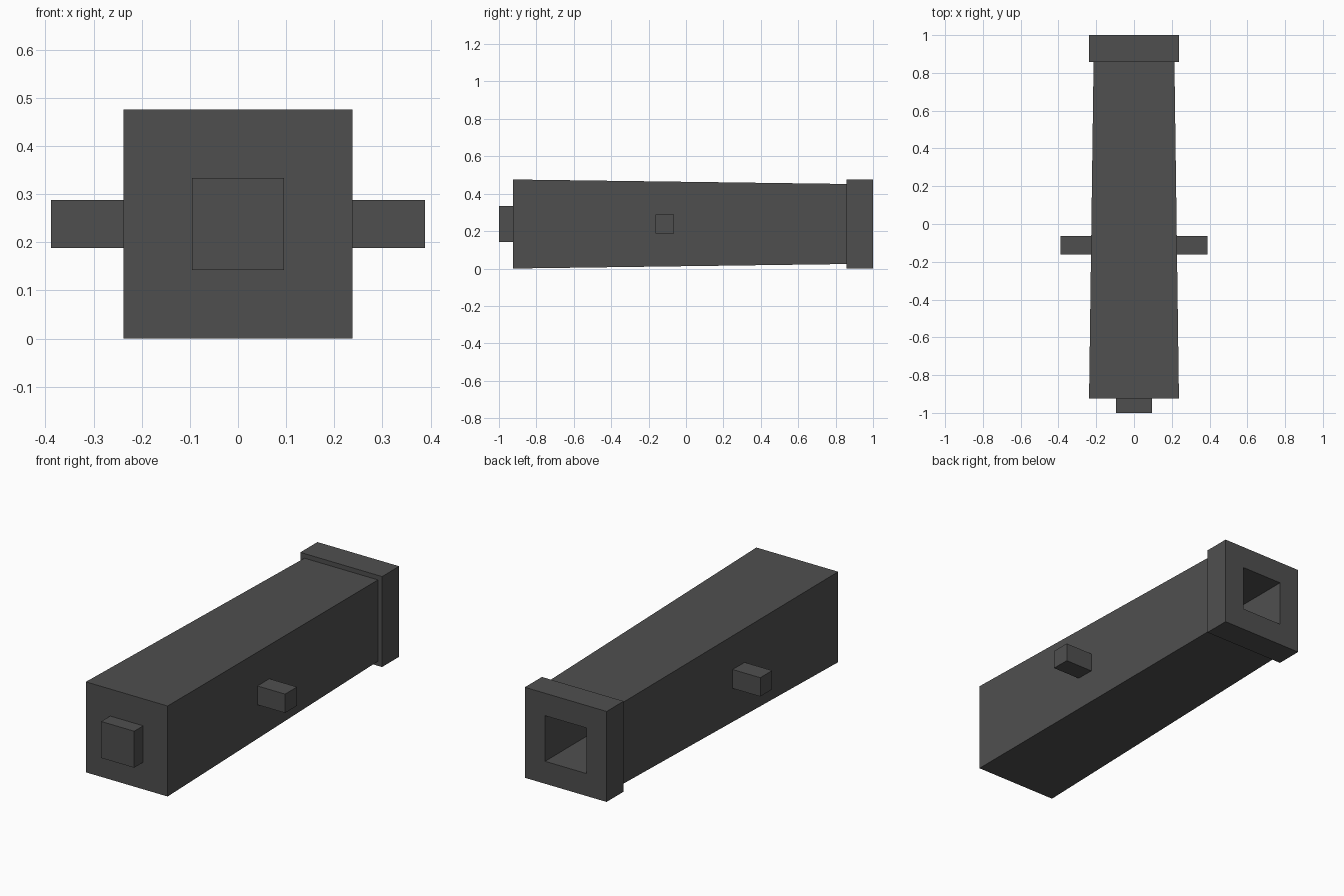
import bpy
import bmesh

if "Cube" in bpy.data.objects:
    bpy.data.objects.remove(bpy.data.objects["Cube"])

AXIS_Z = 0.238  # height of the barrel centre line

iron = bpy.data.materials.new("dark_iron")
iron.diffuse_color = (0.078, 0.078, 0.078, 1)
iron.use_nodes = True
iron.node_tree.nodes["Principled BSDF"].inputs["Base Color"].default_value = iron.diffuse_color


def finish(name, bm):
    bmesh.ops.recalc_face_normals(bm, faces=bm.faces)
    mesh = bpy.data.meshes.new(name)
    bm.to_mesh(mesh)
    bm.free()
    mesh.materials.append(iron)
    obj = bpy.data.objects.new(name, mesh)
    bpy.context.collection.objects.link(obj)
    return obj


def square_loft(name, profile):
    """Loft square sections (y, half width) along the barrel axis, capped at both ends."""
    bm = bmesh.new()
    rings = [[bm.verts.new((sx * r, y, AXIS_Z + sz * r))
              for sx, sz in ((-1, -1), (1, -1), (1, 1), (-1, 1))]
             for y, r in profile]
    for a, b in zip(rings, rings[1:]):
        for i in range(4):
            j = (i + 1) % 4
            bm.faces.new((a[i], a[j], b[j], b[i]))
    bm.faces.new(rings[0])
    bm.faces.new(rings[-1])
    return finish(name, bm)


# Tapered barrel, muzzle collar and hollow bore in one profile
square_loft("barrel", [
    (-0.925, 0.238), (0.858, 0.214),   # tapered body
    (0.858, 0.238), (1.0, 0.238),      # muzzle collar
    (1.0, 0.12), (0.0, 0.12),          # bore
])

# Knob behind the breech
square_loft("breech_knob", [(-1.0, 0.096), (-0.925, 0.096)])

# Side pivots, mirrored left and right
for side, label in ((-1, "left"), (1, "right")):
    bm = bmesh.new()
    bmesh.ops.create_cube(bm, size=1)
    bmesh.ops.scale(bm, vec=(0.187, 0.099, 0.099), verts=bm.verts)
    bmesh.ops.translate(bm, vec=(side * 0.2945, -0.113, AXIS_Z), verts=bm.verts)
    finish(label + "_pivot", bm)
